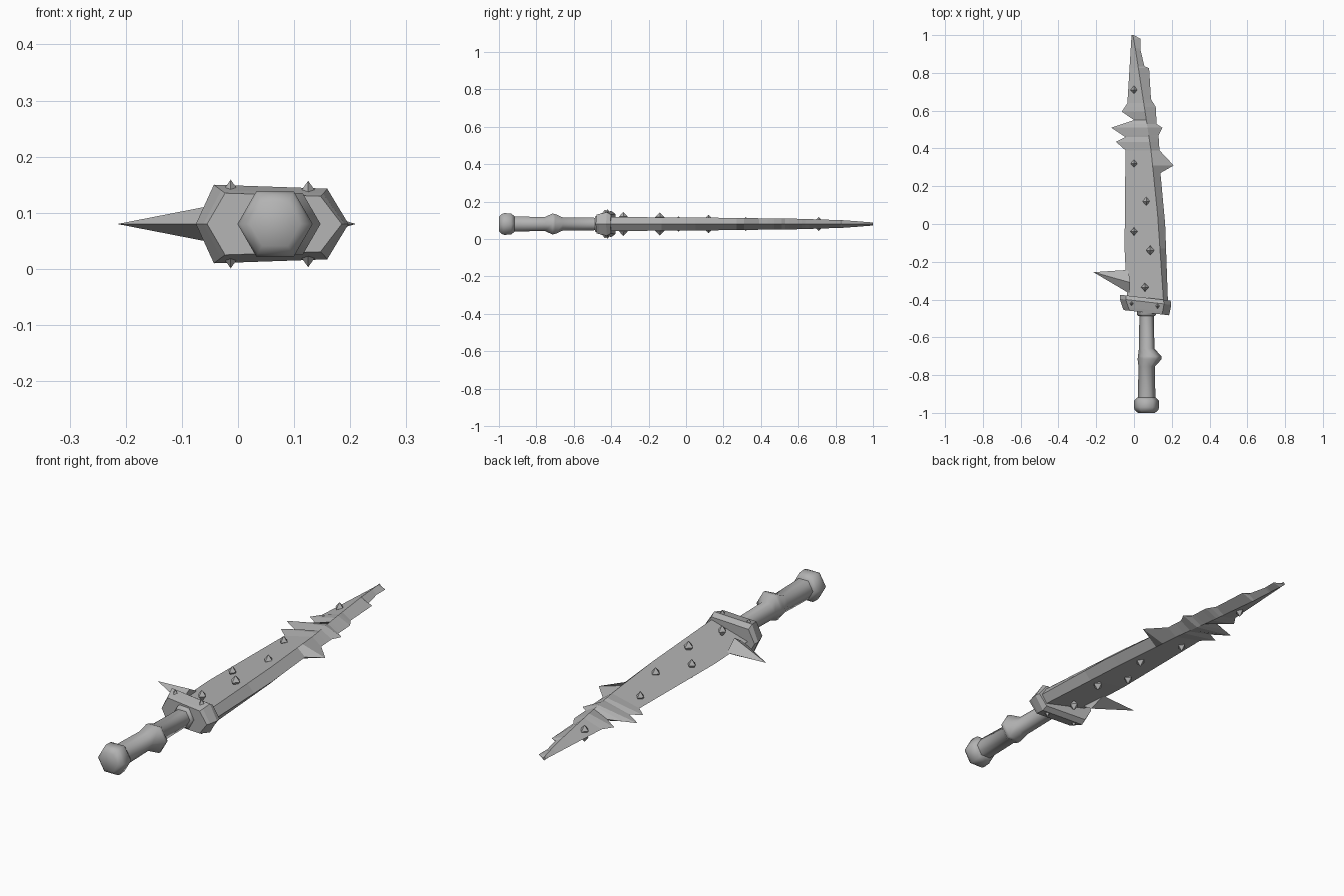
import bpy, bmesh, math

default = bpy.data.objects.get("Cube")
if default:
    bpy.data.objects.remove(default, do_unlink=True)

MID = 0.08  # height of the sword's centre plane

steel = bpy.data.materials.new("plain grey")
steel.use_nodes = True
grey = (0.45, 0.45, 0.45, 1)
steel.diffuse_color = grey
steel.node_tree.nodes["Principled BSDF"].inputs["Base Color"].default_value = grey


def finish(name, bm):
    mesh = bpy.data.meshes.new(name)
    bm.to_mesh(mesh)
    bm.free()
    obj = bpy.data.objects.new(name, mesh)
    obj.location.z = MID
    mesh.materials.append(steel)
    bpy.context.collection.objects.link(obj)
    return obj


def loft(name, rings):
    """Skin a list of equal rings and cap both ends."""
    bm = bmesh.new()
    loops = [[bm.verts.new(p) for p in ring] for ring in rings]
    n = len(loops[0])
    for a, b in zip(loops, loops[1:]):
        for i in range(n):
            j = (i + 1) % n
            bm.faces.new((a[i], a[j], b[j], b[i]))
    bm.faces.new(loops[0])
    bm.faces.new(loops[-1])
    bmesh.ops.recalc_face_normals(bm, faces=bm.faces)
    return finish(name, bm)


def hexagon(y, cx, rx, rz=None):
    rz = rz or rx
    return [(cx + rx * math.cos(k * math.pi / 3), y, rz * math.sin(k * math.pi / 3))
            for k in range(6)]


def smooth(obj):
    bpy.ops.object.select_all(action='DESELECT')
    obj.select_set(True)
    bpy.context.view_layer.objects.active = obj
    bpy.ops.object.shade_smooth_by_angle(angle=math.radians(62))


def interp(points, y):
    """Value at y on a polyline of (value, y) points."""
    for (v0, y0), (v1, y1) in zip(points, points[1:]):
        if y <= y1:
            return v0 + (v1 - v0) * max(0, y - y0) / (y1 - y0)
    return points[-1][0]


# Blade: two jagged sharp edges joined to an off-centre ridge
left_edge = [(-.035, -.42), (-.05, -.13), (-.045, .39), (-.095, .435), (-.045, .46),
             (-.12, .51), (0, .55), (-.065, .595), (-.035, .64), (-.013, 1)]
right_edge = [(.18, -.42), (.165, 0), (.14, .27), (.21, .31), (.135, .39), (.13, .47),
              (.15, .51), (.12, .53), (.115, .62), (.09, .66), (.08, .825), (.055, .835),
              (.035, .92), (.035, .98), (0, 1)]
ridge = [(.157, -.42), (.125, .05), (.09, .39), (.007, .93), (-.006, 1)]
thickness = [(.037, -.42), (.035, .05), (.028, .6), (.02, .85), (.008, 1)]

stations = sorted({y for line in (left_edge, right_edge, ridge) for _, y in line})
rings = []
for y in stations:
    x, h = interp(ridge, y), interp(thickness, y)
    rings.append([(interp(left_edge, y), y, 0), (x, y, h),
                  (interp(right_edge, y), y, 0), (x, y, -h)])
loft("blade", rings)

# Large spike at the blade's root
bm = bmesh.new()
tip = bm.verts.new((-.215, -.255, 0))
base = [bm.verts.new(p) for p in ((-.03, -.243, 0), (-.02, -.31, .038),
                                  (-.02, -.37, 0), (-.02, -.31, -.038))]
for i in range(4):
    bm.faces.new((base[i], base[(i + 1) % 4], tip))
bm.faces.new(base)
bmesh.ops.recalc_face_normals(bm, faces=bm.faces)
finish("root_spike", bm)

# Guard: slanted six-sided block with bevelled front and back
rings = []
for y, x0, x1, h in ((-.462, -.055, .185, .055), (-.445, -.062, .19, .06),
                     (-.405, -.075, .197, .07), (-.383, -.073, .194, .055)):
    outline = [(x0, 0), (x0 + .032, h), (x1 - .038, h * .9),
               (x1, 0), (x1 - .038, -h * .9), (x0 + .032, -h)]
    rings.append([(x, y - .115 * x, z) for x, z in outline])
loft("guard", rings)

# Grip with a lopsided thorn swelling, plus collar and pommel
smooth(loft("grip", [hexagon(*r) for r in (
    (-.94, .067, .047), (-.755, .067, .043), (-.715, .083, .064),
    (-.70, .083, .062), (-.66, .067, .041), (-.45, .067, .038))]))
smooth(loft("collar", [hexagon(*r) for r in (
    (-.487, .066, .045), (-.478, .066, .051), (-.44, .066, .051))]))
smooth(loft("pommel", [hexagon(*r) for r in (
    (-1, .066, .045), (-.985, .066, .062), (-.97, .066, .067),
    (-.935, .066, .065), (-.918, .066, .049))]))

# Studs: small pyramids, paired on both faces: x, y, tip height, radius
studs = [(0, .71, .038, .019), (0, .32, .038, .018), (.065, .12, .049, .02),
         (0, -.04, .042, .019), (.086, -.14, .061, .022), (.058, -.335, .064, .02),
         (-.013, -.42, .079, .017), (.125, -.433, .077, .017)]
bm = bmesh.new()
for x, y, top, r in studs:
    for side in (1, -1):
        apex = bm.verts.new((x, y, side * top))
        foot = bm.verts.new((x, y, side * (top - .05)))
        rim = [bm.verts.new((x + dx * r, y + dy * r * 1.15, side * (top - .024)))
               for dx, dy in ((1, 0), (0, 1), (-1, 0), (0, -1))]
        for i in range(4):
            for end in (apex, foot):
                bm.faces.new((rim[i], rim[(i + 1) % 4], end))
bmesh.ops.recalc_face_normals(bm, faces=bm.faces)
finish("studs", bm)
